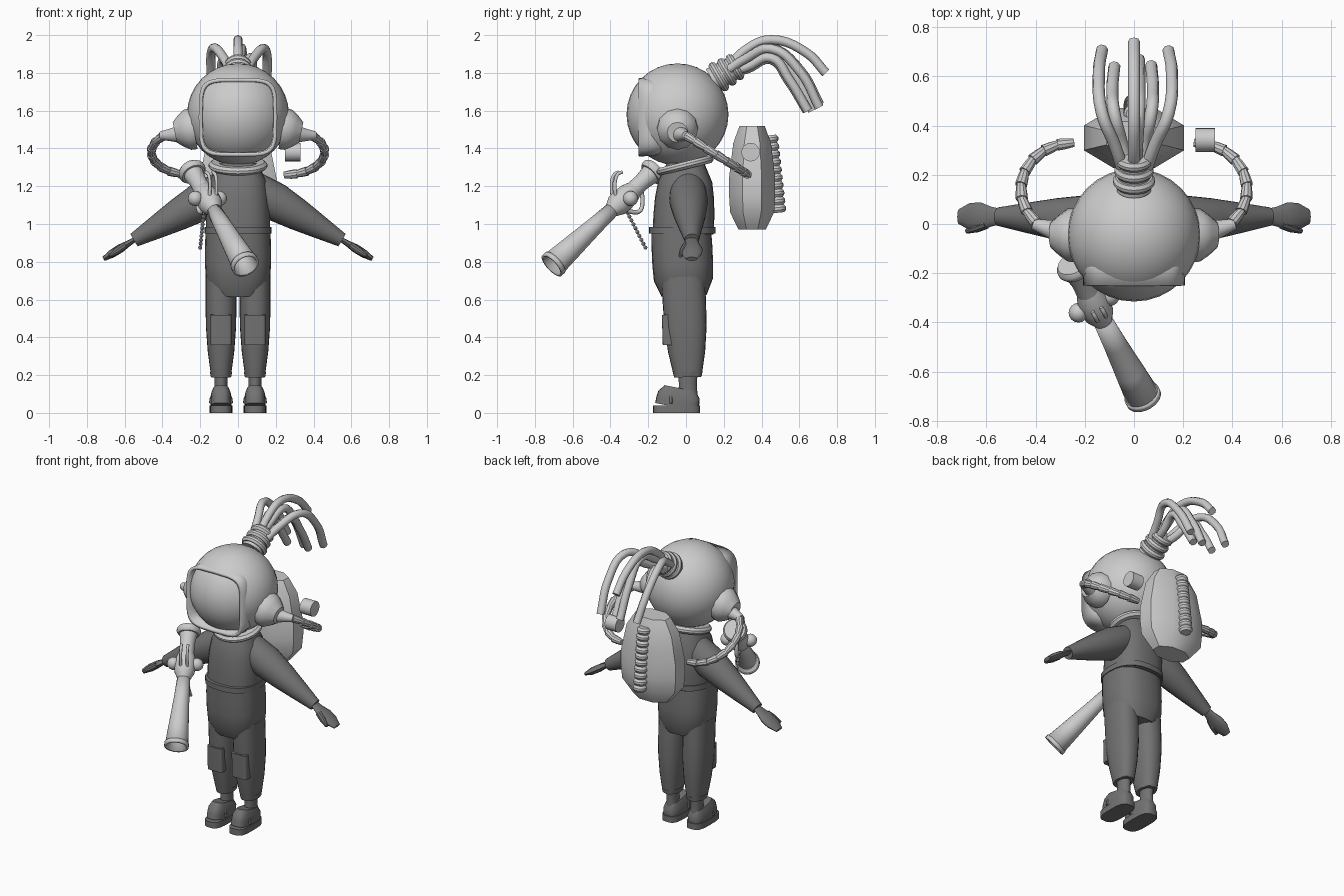
import bpy
import bmesh
import math
from mathutils import Vector

cube = bpy.data.objects.get("Cube")
if cube:
    bpy.data.objects.remove(cube)


def material(name, value):
    mat = bpy.data.materials.new(name)
    mat.use_nodes = True
    mat.diffuse_color = (value, value, value, 1)
    shader = mat.node_tree.nodes["Principled BSDF"]
    shader.inputs["Base Color"].default_value = mat.diffuse_color
    return mat


LIGHT = material("light grey", 0.6)
DARK = material("dark grey", 0.17)
meshes = []


def finish(name, bm, mat, mirror=False):
    bmesh.ops.recalc_face_normals(bm, faces=bm.faces)
    mesh = bpy.data.meshes.new(name)
    bm.to_mesh(mesh)
    bm.free()
    mesh.materials.append(mat)
    part = bpy.data.objects.new(name, mesh)
    bpy.context.collection.objects.link(part)
    if mirror:
        part.modifiers.new("Mirror", 'MIRROR')
    meshes.append(part)
    return part


def loft(name, mat, start, end, widths, depth=1, across=(0, 1, 0), sides=24,
         power=2, turn=0, mirror=False, wall=0):
    """Skin evenly spaced super-elliptical rings between two points; a wall makes it a hollow shell."""
    start, end = Vector(start), Vector(end)
    axis = (end - start).normalized()
    u = Vector(across).cross(axis).normalized()
    v = axis.cross(u) * depth
    bm = bmesh.new()
    loops = []
    for step, width in enumerate(widths):
        centre = start.lerp(end, step / (len(widths) - 1))
        loop = []
        for i in range(sides):
            angle = math.tau * (i + turn) / sides
            c, s = (math.copysign(abs(k) ** (2 / power), k) for k in (math.cos(angle), math.sin(angle)))
            loop.append(bm.verts.new(centre + (u * c + v * s) * width))
        loops.append(loop)
    for low, high in zip(loops, loops[1:]):
        for i in range(sides):
            bm.faces.new((low[i - 1], low[i], high[i], high[i - 1]))
    if not wall:
        bm.faces.new(loops[0])
        bm.faces.new(loops[-1])
    part = finish(name, bm, mat, mirror)
    if wall:
        part.modifiers.new("Wall", 'SOLIDIFY').thickness = wall
    return part


def ball(name, mat, centre, radius, segments):
    bm = bmesh.new()
    bmesh.ops.create_uvsphere(bm, u_segments=segments, v_segments=segments // 2, radius=radius)
    bmesh.ops.translate(bm, vec=centre, verts=bm.verts)
    finish(name, bm, mat)


def tube(name, mat, points, radius):
    curve = bpy.data.curves.new(name, 'CURVE')
    curve.dimensions = '3D'
    curve.bevel_depth = radius
    curve.bevel_resolution = 2
    curve.resolution_u = 5
    curve.use_fill_caps = True
    spline = curve.splines.new('BEZIER')
    spline.bezier_points.add(len(points) - 1)
    for knot, point in zip(spline.bezier_points, points):
        knot.co = point
        knot.handle_left_type = knot.handle_right_type = 'AUTO'
    curve.materials.append(mat)
    part = bpy.data.objects.new(name, curve)
    bpy.context.collection.objects.link(part)


# Helmet, visor frame and collar
ball("helmet", LIGHT, (0, -0.045, 1.58), 0.27, 32)
loft("visor_frame", LIGHT, (0, -0.1, 1.565), (0, -0.25, 1.565), (0.2, 0.208),
     across=(0, 0, 1), sides=32, power=4.5, wall=0.02)
loft("collar", LIGHT, (0, 0, 1.29), (0, -0.01, 1.33), (0.14, 0.155, 0.155, 0.14))

# Ear cups with nozzles
loft("ear_cups", LIGHT, (0.235, -0.045, 1.505), (0.335, -0.045, 1.485), (0.11, 0.108, 0.085, 0.055),
     sides=12, mirror=True)
loft("nozzles", LIGHT, (0.31, -0.03, 1.475), (0.41, 0, 1.468), (0.045, 0.033, 0.022), mirror=True)

# Segmented hoses sweeping back to the pack
LINKS = 8
hose = []
for i in range(LINKS + 1):
    angle = math.pi / 4 + math.pi * 0.75 * i / LINKS
    c, s = math.cos(angle), math.sin(angle)
    hose.append(Vector((0.25 + 0.21 * s, 0.14 - 0.19 * c, 1.38 + 0.12 * c)))
for near, far in zip(hose, hose[1:]):
    loft("hose_links", LIGHT, near, far.lerp(near, -0.1), (0.025, 0.023, 0.018), sides=10, mirror=True)

# Tied bundle of strands at the back of the helmet
root, lean = Vector((0, 0.14, 1.76)), Vector((0, 0.85, 0.5))
loft("strand_root", LIGHT, root, root + lean * 0.16, (0.07, 0.06))
for i in range(3):
    low = root + lean * (0.02 + 0.05 * i)
    size = 0.085 - 0.005 * i
    loft("strand_tie", LIGHT, low, low + lean * 0.04, (size - 0.01, size, size, size - 0.01))


def strand(x, reach, peak, tip):
    tube("strand", LIGHT, [(x * 0.3, 0.2, 1.8), (x * 0.6, 0.32, peak - 0.05), (x, 0.45, peak),
                           (x * 1.1, reach - 0.1, peak * 0.6 + tip * 0.4), (x, reach, tip)], 0.025)


for x in (-0.13, 0, 0.14):
    strand(x, 0.74 - abs(x) / 4, 1.975 - abs(x) / 3, 1.8 - abs(x) * 1.3)
for x in (-0.08, 0.02, 0.07):
    strand(x, 0.68 - abs(x) / 2, 1.95 - abs(x), 1.6)

# Shirt with hem and sleeves
loft("shirt", DARK, (0, -0.015, 0.95), (0, 0, 1.32), (0.17, 0.17, 0.165, 0.15, 0.105), depth=0.95, power=2.5)
loft("hem", DARK, (0, -0.02, 0.95), (0, -0.02, 0.985), (0.177, 0.177), power=2.5)
loft("sleeves", DARK, (0.08, 0.01, 1.185), (0.55, 0.03, 0.915), (0.095, 0.102, 0.085, 0.062, 0.038), mirror=True)

# Mitten hands with thumbs
loft("hands", DARK, (0.535, 0.03, 0.925), (0.712, 0.03, 0.815), (0.03, 0.04, 0.058, 0.055, 0.03),
     depth=0.4, across=(0, 0, 1), sides=12, mirror=True)
loft("thumbs", DARK, (0.6, 0, 0.885), (0.68, -0.03, 0.83), (0.02, 0.02, 0.01), sides=10, mirror=True)

# Trousers with cuffs and knee patches
loft("hips", DARK, (0, -0.01, 0.62), (0, -0.025, 0.96), (0.13, 0.17, 0.175, 0.175, 0.172), depth=0.92, power=2.5)
loft("trouser_legs", DARK, (0.09, 0.01, 0.19), (0.09, -0.015, 0.72), (0.052, 0.07, 0.08, 0.082, 0.082),
     depth=1.4, power=2.4, mirror=True)
loft("cuffs", DARK, (0.09, 0.01, 0.19), (0.09, 0.01, 0.22), (0.054, 0.06), depth=1.3, mirror=True)
loft("knee_patches", DARK, (0.09, -0.09, 0.36), (0.09, -0.095, 0.52), (0.055, 0.055),
     depth=0.6, power=6, mirror=True)

# Ankles, shoes, soles and straps
loft("ankles", DARK, (0.09, 0.01, 0.1), (0.09, 0.01, 0.2), (0.036, 0.034, 0.036), depth=1.4, mirror=True)
loft("soles", DARK, (0.09, -0.05, 0), (0.09, -0.05, 0.04), (0.06, 0.06), depth=2.08, power=3.2, mirror=True)
loft("shoes", DARK, (0.09, -0.05, 0.03), (0.09, -0.03, 0.13), (0.055, 0.055, 0.053, 0.04),
     depth=2.1, power=3, mirror=True)
for side in (-1, 1):
    arch = [math.pi * i / 6 for i in range(7)]
    tube("shoe_strap", DARK, [(side * 0.09 + 0.056 * math.cos(a), -0.08, 0.05 + 0.07 * math.sin(a)) for a in arch], 0.008)

# Backpack with ribbed spine and valve
loft("backpack", LIGHT, (0, 0.35, 0.97), (0, 0.35, 1.52), (0.13, 0.21, 0.22, 0.22, 0.2, 0.18, 0.12),
     depth=0.6, sides=8, turn=0.5)
spine_low, spine_high = Vector((0, 0.49, 1.06)), Vector((0, 0.445, 1.47))
RIBS = 10
for i in range(RIBS):
    loft("spine_rib", LIGHT, spine_low.lerp(spine_high, i / RIBS), spine_low.lerp(spine_high, (i + 1) / RIBS),
         (0.032, 0.042, 0.042, 0.032), sides=16)
loft("pack_valve", LIGHT, (0.25, 0.342, 1.38), (0.33, 0.342, 1.38), (0.049, 0.049), sides=16)

# Blaster: hollow flared barrel, rounded body, rear dish
MUZZLE = Vector((0.04, -0.71, 0.78))
AIM = Vector((-0.29, 0.55, 0.51)).normalized()
SIDE = AIM.cross((0, 0, 1)).normalized()
UP = SIDE.cross(AIM)


def on_gun(along, across=0, up=0):
    return MUZZLE + AIM * along + SIDE * across + UP * up


loft("barrel", LIGHT, on_gun(0), on_gun(0.48), (0.072, 0.06, 0.048, 0.039), wall=0.01)
loft("muzzle_rim", LIGHT, on_gun(0), on_gun(0.025), (0.075, 0.075), wall=0.012)
loft("blaster_body", LIGHT, on_gun(0.46), on_gun(0.64), (0.04, 0.062, 0.064, 0.06, 0.045))
loft("blaster_neck", LIGHT, on_gun(0.62), on_gun(0.77), (0.047, 0.045, 0.055))
loft("rear_dish", LIGHT, on_gun(0.76), on_gun(0.805), (0.064, 0.074, 0.074, 0.064))

# Blaster knobs, sight prongs and trigger loop
arc = [i / 4 for i in range(5)]
for side in (-1, 1):
    ball("blaster_knob", LIGHT, on_gun(0.56, side * 0.072), 0.04, 16)
    tube("sight_prong", LIGHT, [on_gun(0.52 + t / 9, side * 0.02, 0.05 + 0.08 * math.sin(t * 2)) for t in arc], 0.009)
tube("trigger_loop", LIGHT, [on_gun(0.52 + t / 7, 0, -0.04 - 0.07 * math.sin(math.pi * t)) for t in arc], 0.012)

# Hanging chain
top, bottom = Vector((-0.18, -0.31, 1.06)), Vector((-0.2, -0.215, 0.875))
tube("chain_cord", LIGHT, [top, bottom], 0.005)
BEADS = 10
for i in range(BEADS):
    ball("chain_bead", LIGHT, top.lerp(bottom, i / (BEADS - 1)), 0.011, 8)

# Smooth shading with crisp edges
for part in bpy.context.selected_objects:
    part.select_set(False)
for part in meshes:
    part.select_set(True)
bpy.context.view_layer.objects.active = meshes[0]
bpy.ops.object.shade_smooth_by_angle(angle=math.radians(35))
